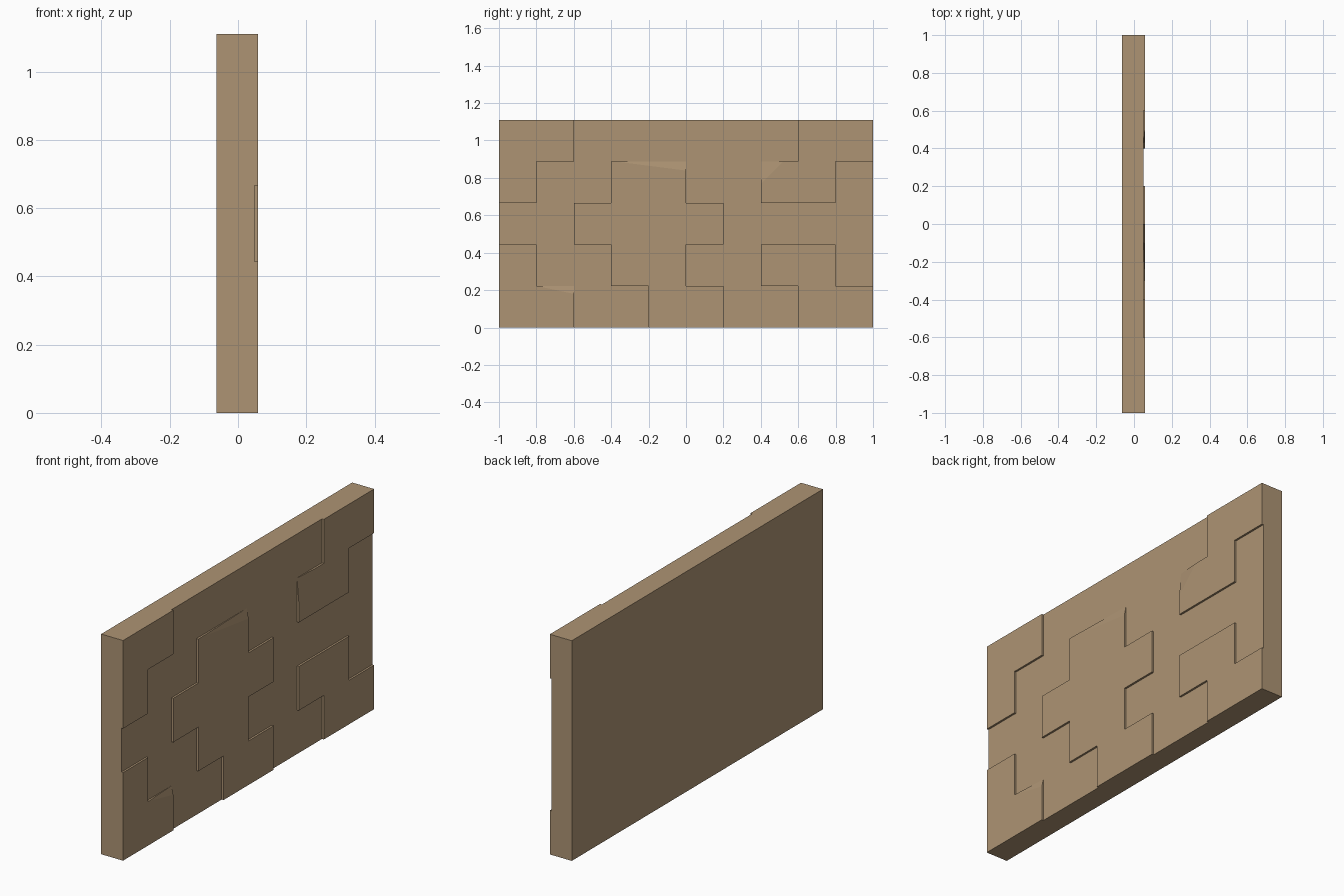
import bpy, bmesh

if "Cube" in bpy.data.objects:
    bpy.data.objects.remove(bpy.data.objects["Cube"])

BACK, RECESS, FACE = -0.063, 0.049, 0.059   # depths along x
HEIGHT, COLS, ROWS = 1.11, 10, 5            # tile grid on the +x side
CW, RH = 2.0 / COLS, HEIGHT / ROWS

stone = bpy.data.materials.new("tan stone")
stone.diffuse_color = (0.42, 0.296, 0.174, 1.0)
stone.use_nodes = True
stone.node_tree.nodes["Principled BSDF"].inputs["Base Color"].default_value = stone.diffuse_color


def add_object(name, bm):
    bmesh.ops.recalc_face_normals(bm, faces=bm.faces)
    mesh = bpy.data.meshes.new(name)
    bm.to_mesh(mesh)
    bm.free()
    mesh.materials.append(stone)
    obj = bpy.data.objects.new(name, mesh)
    bpy.context.collection.objects.link(obj)


def raised_panel(name, outline, chips=None):
    """Raise a stepped outline (grid col, row); chips maps a corner to its two cut points."""
    chips = chips or {}
    bm = bmesh.new()

    def vert(x, p):
        return bm.verts.new((x, -1 + p[0] * CW, p[1] * RH))

    low = [vert(RECESS, p) for p in outline]
    top = [[vert(FACE, q) for q in chips.get(p, [p])] for p in outline]
    bm.faces.new([v for group in top for v in group])
    for i in range(len(outline)):
        j = (i + 1) % len(outline)
        bm.faces.new([low[i], low[j], top[j][0], top[i][-1]])
        if len(top[i]) == 2:                 # sloping broken corner
            bm.faces.new([low[i], top[i][1], top[i][0]])
    bm.faces.new(low[::-1])
    add_object(name, bm)


# Main slab
bm = bmesh.new()
bmesh.ops.create_cube(bm, size=1)
for v in bm.verts:
    v.co.x = RECESS if v.co.x > 0 else BACK
    v.co.y *= 2
    v.co.z = HEIGHT if v.co.z > 0 else 0
add_object("wall_slab", bm)

# Raised stonework, outlines counter-clockwise as seen from +x
raised_panel("upper_left_block",
             [(0, 3), (1, 3), (1, 4), (2, 4), (2, 5), (0, 5)])
raised_panel("lower_left_block",
             [(0, 0), (2, 0), (2, 1), (1, 1), (1, 2), (0, 2)],
             {(2, 1): [(2, 0.81), (1.02, 1)]})
raised_panel("centre_block",
             [(4, 0), (6, 0), (6, 1), (5, 1), (5, 2), (6, 2), (6, 3), (5, 3),
              (5, 4), (3, 4), (3, 3), (2, 3), (2, 2), (3, 2), (3, 1), (4, 1)],
             {(5, 4): [(5, 3.78), (3.1, 4)]})
raised_panel("upper_right_block",
             [(7, 3), (9, 3), (9, 4), (10, 4), (10, 5), (8, 5), (8, 4), (7, 4)],
             {(7, 4): [(7.6, 4), (7, 3.46)]})
raised_panel("lower_right_block",
             [(8, 0), (10, 0), (10, 1), (9, 1), (9, 2), (7, 2), (7, 1), (8, 1)])
